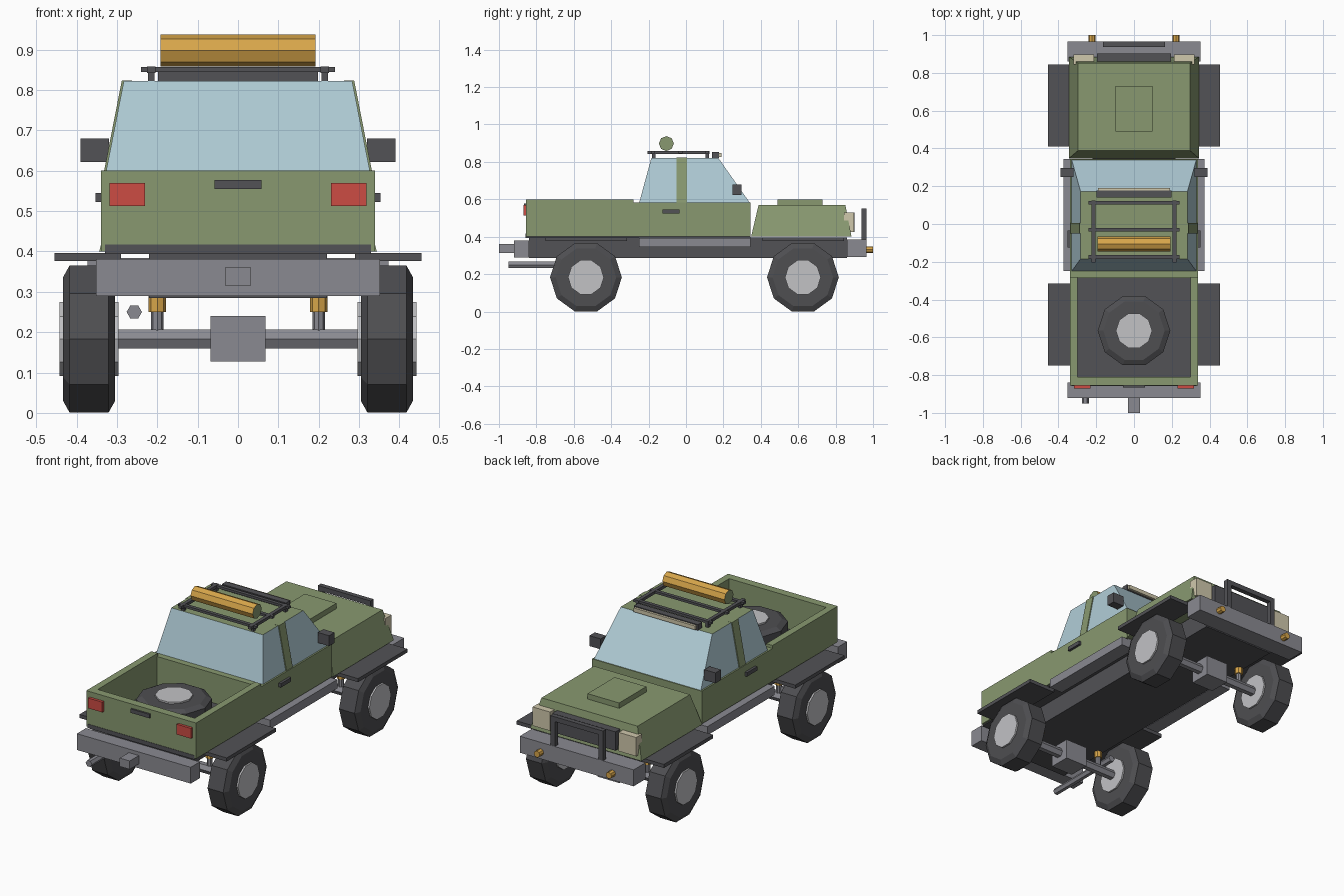
import bpy, bmesh
from math import cos, sin, pi

if "Cube" in bpy.data.objects:
    bpy.data.objects.remove(bpy.data.objects["Cube"])


def material(name, rgb):
    m = bpy.data.materials.new(name)
    m.use_nodes = True
    col = [(c / 255 / 12.92 if c < 11 else ((c / 255 + 0.055) / 1.055) ** 2.4) for c in rgb] + [1]
    m.diffuse_color = col
    m.node_tree.nodes["Principled BSDF"].inputs["Base Color"].default_value = col
    return m


green = material("olive green", (136, 153, 112))
glass = material("pale blue glass", (176, 204, 214))
dark = material("dark grey", (82, 82, 86))
rubber = material("tyre rubber", (78, 78, 81))
metal = material("steel grey", (138, 138, 145))
chrome = material("light grey", (194, 194, 197))
gold = material("amber", (216, 166, 74))
red = material("lamp red", (204, 76, 68))
cream = material("lamp cream", (208, 200, 172))


def finish(name, bm, *mats):
    bmesh.ops.recalc_face_normals(bm, faces=bm.faces)
    mesh = bpy.data.meshes.new(name)
    bm.to_mesh(mesh)
    bm.free()
    for m in mats:
        mesh.materials.append(m)
    ob = bpy.data.objects.new(name, mesh)
    bpy.context.collection.objects.link(ob)
    return ob


def box(name, mat, x, y, z, top_x=None, top_y=None, top_mat=None):
    """Box from ranges; optional other x and y ranges at the top."""
    bm = bmesh.new()
    bmesh.ops.create_cube(bm, size=2)
    for v in bm.verts:
        i, j, k = (int(c > 0) for c in v.co)
        xs = top_x if k and top_x else x
        ys = top_y if k and top_y else y
        v.co = (xs[i], ys[j], z[k])
    bm.normal_update()
    if top_mat:
        for f in bm.faces:
            f.material_index = int(f.normal.z > 0.9)
    return finish(name, bm, mat, *([top_mat] if top_mat else []))


def wide(name, mat, half, y, z, top_half=None, **kw):
    """Box centred on x = 0."""
    top = (-top_half, top_half) if top_half else None
    return box(name, mat, (-half, half), y, z, top_x=top, **kw)


def pair(name, mat, x, y, z, top_x=None):
    """The same box on both sides."""
    for side, s in (("left", 1), ("right", -1)):
        flip = lambda r: tuple(sorted(s * c for c in r)) if r else None
        box(f"{side}_{name}", mat, flip(x), y, z, top_x=flip(top_x))


def prism(name, mat, axis, centre, profile, sides, cap_mat=None):
    """Stack of rings (offset, radius) along an axis."""
    bm = bmesh.new()
    rings = []
    for t, r in profile:
        ring = []
        for i in range(sides):
            u, w = r * cos(2 * pi * i / sides), r * sin(2 * pi * i / sides)
            p = {"x": (t, u, w), "y": (u, t, w), "z": (u, w, t)}[axis]
            ring.append(bm.verts.new([a + b for a, b in zip(p, centre)]))
        rings.append(ring)
    for a, b in zip(rings, rings[1:]):
        for i in range(sides):
            j = (i + 1) % sides
            bm.faces.new((a[i], a[j], b[j], b[i]))
    for ring in (rings[0], rings[-1]):
        bm.faces.new(ring).material_index = 1 if cap_mat else 0
    return finish(name, bm, mat, *([cap_mat] if cap_mat else []))


def wheel(name, axis, centre):
    prism(name + "_tyre", rubber, axis, centre,
          [(-0.064, 0.162), (-0.048, 0.192), (0.048, 0.192), (0.064, 0.162)], 10)
    prism(name + "_hub", chrome, axis, centre, [(-0.073, 0.096), (0.073, 0.096)], 10)


# Chassis and floor
wide("chassis", dark, 0.22, (-0.84, 0.86), (0.285, 0.395))
wide("floor", dark, 0.33, (-0.857, 0.345), (0.394, 0.417))

# Cargo bed
pair("bed_wall", green, (0.30, 0.339), (-0.855, -0.28), (0.40, 0.60))
wide("tailgate", green, 0.30, (-0.855, -0.81), (0.40, 0.60))
wide("tailgate_handle", dark, 0.058, (-0.865, -0.855), (0.555, 0.577))
pair("tail_light", red, (0.23, 0.318), (-0.87, -0.85), (0.513, 0.57))
wheel("spare", "z", (0, -0.565, 0.485))

# Cab with glazed upper part
wide("cab_body", green, 0.339, (-0.285, 0.345), (0.40, 0.583))
wide("cab_glass", glass, 0.33, (-0.25, 0.34), (0.583, 0.822), top_half=0.283,
     top_y=(-0.185, 0.172), top_mat=green)
pair("door_pillar", green, (0.31, 0.335), (-0.05, 0.005), (0.583, 0.823), top_x=(0.263, 0.288))
pair("door_handle", dark, (0.335, 0.353), (-0.125, -0.035), (0.523, 0.545))
pair("mirror", dark, (0.32, 0.39), (0.248, 0.296), (0.622, 0.68))
pair("side_step", metal, (0.29, 0.373), (-0.25, 0.345), (0.345, 0.394))

# Hood and nose
wide("hood", green, 0.344, (0.348, 0.885), (0.40, 0.57), top_half=0.297, top_y=(0.388, 0.852))
wide("hood_scoop", green, 0.098, (0.49, 0.73), (0.565, 0.60))
wide("grille", dark, 0.195, (0.84, 0.902), (0.425, 0.53))
pair("headlight", cream, (0.212, 0.32), (0.845, 0.897), (0.425, 0.53))

# Bumpers, bull bar, hitch and exhaust
wide("front_bumper", metal, 0.352, (0.86, 0.965), (0.292, 0.384))
wide("rear_bumper", metal, 0.352, (-0.92, -0.84), (0.29, 0.381))
wide("hitch", metal, 0.031, (-1.0, -0.91), (0.314, 0.361))
pair("bull_bar_post", dark, (0.135, 0.163), (0.938, 0.965), (0.38, 0.55))
wide("bull_bar_top", dark, 0.163, (0.938, 0.965), (0.523, 0.55))
for side, s in (("left", 1), ("right", -1)):
    prism(f"{side}_indicator", gold, "y", (s * 0.222, 0.98, 0.331), [(-0.02, 0.018), (0.02, 0.018)], 8)
prism("exhaust", metal, "y", (-0.257, -0.72, 0.25), [(-0.23, 0.019), (0.23, 0.019)], 6)

# Wheels, fenders, axles and suspension
for end, y in (("rear", -0.535), ("front", 0.625)):
    prism(f"{end}_axle", metal, "x", (0, y, 0.183), [(-0.31, 0.027), (0.31, 0.027)], 6)
    wide(f"{end}_differential", metal, 0.068, (y - 0.06, y + 0.06), (0.127, 0.24))
    pair(f"{end}_fender", dark, (0.29, 0.455), (y - 0.215, y + 0.22), (0.376, 0.396))
    for side, s in (("left", 1), ("right", -1)):
        wheel(f"{end}_{side}", "x", (s * 0.369, y, 0.183))
        prism(f"{end}_{side}_shock_rod", metal, "z", (s * 0.2, y, 0.23), [(-0.045, 0.015), (0.06, 0.015)], 8)
        prism(f"{end}_{side}_spring", gold, "z", (s * 0.2, y, 0.27), [(-0.02, 0.022), (0.03, 0.022)], 8)

# Roof rack, light bar and bedroll
pair("rack_rail", dark, (0.205, 0.225), (-0.205, 0.125), (0.842, 0.858))
for i, y in enumerate((-0.175, -0.03, 0.113)):
    wide(f"rack_crossbar_{i}", dark, 0.24, (y - 0.01, y + 0.01), (0.844, 0.857))
for name, y in (("rear", -0.173), ("front", 0.113)):
    pair(f"{name}_rack_leg", dark, (0.207, 0.223), (y - 0.01, y + 0.01), (0.82, 0.845))
wide("light_bar", dark, 0.198, (0.14, 0.177), (0.82, 0.853))
wide("light_bar_lens", cream, 0.19, (0.175, 0.19), (0.826, 0.848))
prism("bedroll", gold, "x", (0, -0.105, 0.898), [(-0.192, 0.04), (0.192, 0.04)], 8, cap_mat=green)
